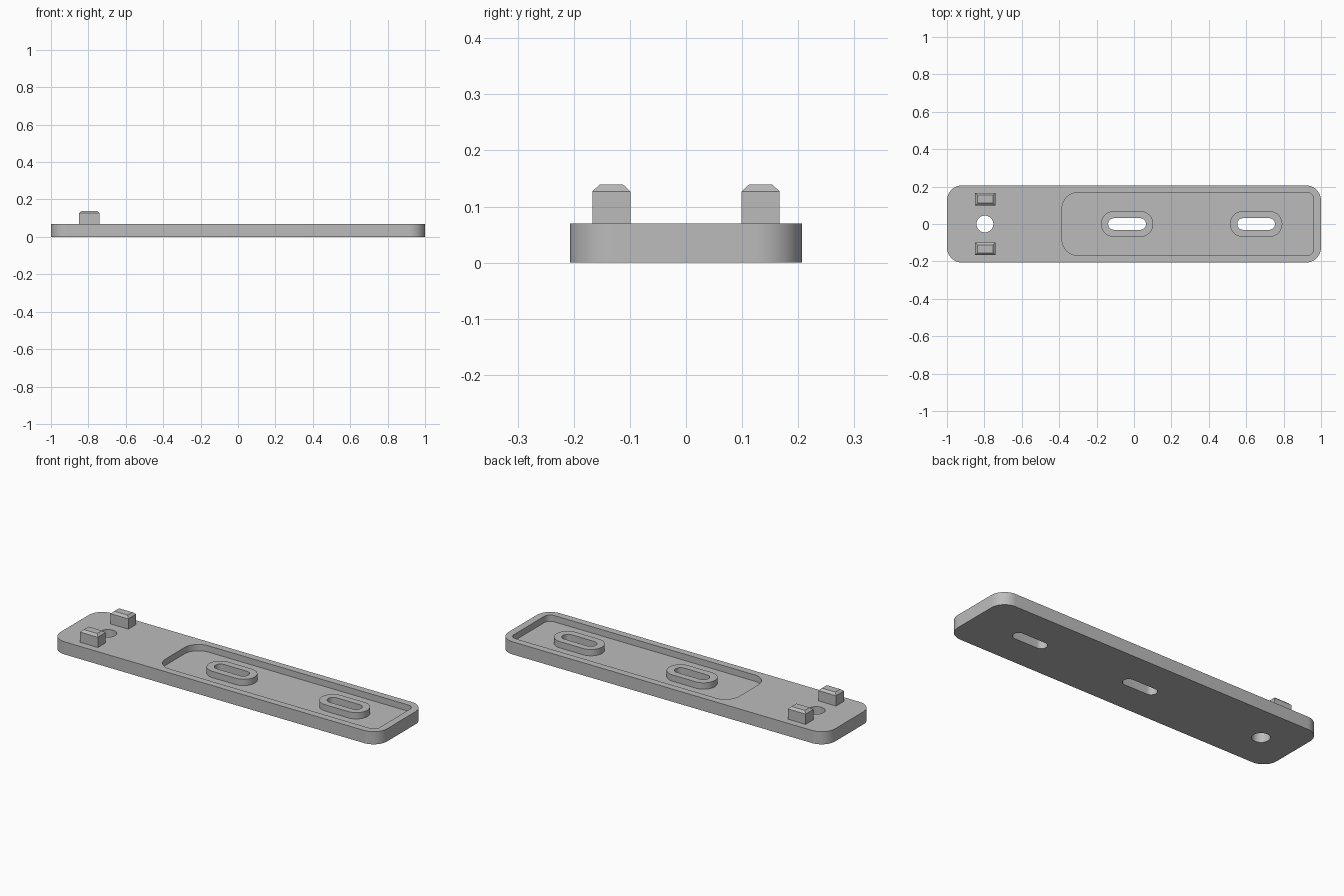
import bpy
import bmesh
from math import sin, cos, pi

old = bpy.data.objects.get("Cube")
if old:
    bpy.data.objects.remove(old, do_unlink=True)

grey = bpy.data.materials.new("plain_grey")
grey.use_nodes = True
colour = (0.5, 0.5, 0.5, 1)
grey.diffuse_color = colour
grey.node_tree.nodes["Principled BSDF"].inputs["Base Color"].default_value = colour


def add_object(name, bm):
    bmesh.ops.recalc_face_normals(bm, faces=bm.faces)
    mesh = bpy.data.meshes.new(name)
    bm.to_mesh(mesh)
    bm.free()
    mesh.materials.append(grey)
    obj = bpy.data.objects.new(name, mesh)
    bpy.context.collection.objects.link(obj)
    return obj


def rounded_slab(name, x0, x1, half_y, z0, z1, r_left, r_right, steps=12):
    """Upright slab with a rounded outline, centred on y = 0."""
    bm = bmesh.new()
    corners = [(x1, 1, r_right, 1), (x0, 1, r_left, -1),
               (x0, -1, r_left, -1), (x1, -1, r_right, 1)]
    verts = []
    for i, (x, side, r, end) in enumerate(corners):
        for k in range(steps + 1):
            a = (i + k / steps) * pi / 2
            verts.append(bm.verts.new((x - end * r + r * cos(a),
                                       side * (half_y - r) + r * sin(a), z0)))
    face = bm.faces.new(verts)
    top = bmesh.ops.extrude_face_region(bm, geom=[face])["geom"]
    bmesh.ops.translate(bm, vec=(0, 0, z1 - z0),
                        verts=[v for v in top if isinstance(v, bmesh.types.BMVert)])
    bmesh.ops.remove_doubles(bm, verts=bm.verts, dist=0.0001)
    return add_object(name, bm)


def capsule(name, x, half_x, r, z0, z1):
    return rounded_slab(name, x - half_x, x + half_x, r, z0, z1, r, r)


THICK, FLOOR = 0.07, 0.035
plate = rounded_slab("base_plate", -1, 1, 0.207, 0, THICK, 0.083, 0.083)

# Recess, slotted bosses and round hole
steps = [("DIFFERENCE", rounded_slab("recess_cutter", -0.385, 0.96, 0.168,
                                     FLOOR, 0.1, 0.085, 0.035))]
for x in (-0.037, 0.653):
    steps.append(("UNION", capsule("boss_shape", x, 0.14, 0.069, 0.02, THICK)))
    steps.append(("DIFFERENCE", capsule("slot_cutter", x, 0.101, 0.031, -0.1, 0.2)))
steps.append(("DIFFERENCE", capsule("hole_cutter", -0.797, 0.045, 0.045, -0.1, 0.2)))

for operation, helper in steps:
    helper.hide_render = True
    mod = plate.modifiers.new(helper.name, "BOOLEAN")
    mod.operation = operation
    mod.solver = "EXACT"
    mod.object = helper

# Bake the cuts, then drop the helpers
graph = bpy.context.evaluated_depsgraph_get()
baked = bpy.data.meshes.new_from_object(plate.evaluated_get(graph))
plate.modifiers.clear()
plate.data = baked
for _, helper in steps:
    bpy.data.objects.remove(helper, do_unlink=True)

# Two locating pegs with chamfered tops
for name, y in (("rear_peg", 0.133), ("front_peg", -0.133)):
    bm = bmesh.new()
    rings = []
    for z, inset in ((0.06, 0), (0.127, 0), (0.139, 0.013)):
        hx, hy = 0.054 - inset, 0.034 - inset
        rings.append([bm.verts.new((-0.795 + sx * hx, y + sy * hy, z))
                      for sx, sy in ((-1, -1), (1, -1), (1, 1), (-1, 1))])
    for low, high in zip(rings, rings[1:]):
        for i in range(4):
            j = (i + 1) % 4
            bm.faces.new((low[i], low[j], high[j], high[i]))
    bm.faces.new(rings[0])
    bm.faces.new(rings[-1])
    add_object(name, bm)

# Smooth the rounded walls, keep the rims crisp
bpy.ops.object.select_all(action="DESELECT")
plate.select_set(True)
bpy.context.view_layer.objects.active = plate
bpy.ops.object.shade_smooth_by_angle(angle=pi / 6)
